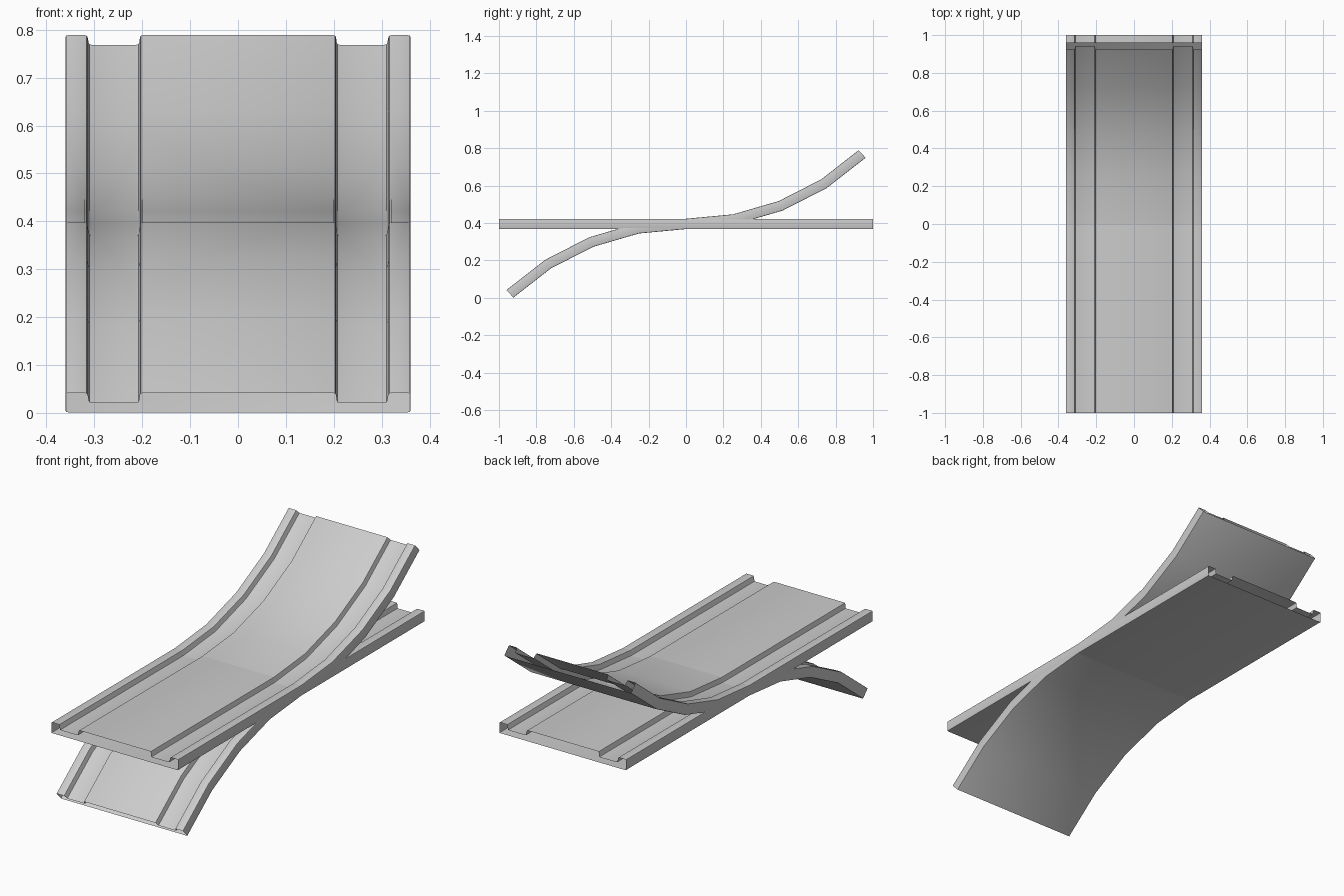
import bpy, bmesh, math
from mathutils import Vector

if "Cube" in bpy.data.objects:
    bpy.data.objects.remove(bpy.data.objects["Cube"])

MID = 0.395      # height of the track centre line
HALF = 0.0275    # half of the track thickness
FLOOR = 0.0      # groove floor, relative to the centre line


def rounded(points, radius=0.005, steps=3):
    """Closed outline with every corner rounded."""
    out = []
    for i, p in enumerate(points):
        p = Vector(p)
        a = p + (Vector(points[i - 1]) - p).normalized() * radius
        b = p + (Vector(points[(i + 1) % len(points)]) - p).normalized() * radius
        for k in range(steps):
            t = k / (steps - 1)
            out.append(a * (1 - t) ** 2 + p * (2 * t * (1 - t)) + b * t ** 2)
    return out


# Cross-section: right half from centre outward, mirrored to the left
right = [(0.205, FLOOR - 0.001), (0.205, HALF)]
right = [(0.36, -HALF), (0.36, HALF), (0.315, HALF), (0.311, FLOOR)] + \
        [(0.207, FLOOR), (0.204, HALF)]
outline = rounded(right + [(-x, z) for x, z in reversed(right)])


def sweep(name, stations):
    """Open-ended track; stations are (y, z, tilt)."""
    bm = bmesh.new()
    rings = []
    for y, z, tilt in stations:
        rings.append([bm.verts.new((p.x, y - p.y * math.sin(tilt),
                                    z + p.y * math.cos(tilt))) for p in outline])
    n = len(outline)
    for r0, r1 in zip(rings, rings[1:]):
        for i in range(n):
            j = (i + 1) % n
            bm.faces.new((r0[i], r0[j], r1[j], r1[i]))
    bmesh.ops.recalc_face_normals(bm, faces=bm.faces)
    mesh = bpy.data.meshes.new(name)
    bm.to_mesh(mesh)
    bm.free()
    ob = bpy.data.objects.new(name, mesh)
    bpy.context.collection.objects.link(ob)
    bpy.context.view_layer.objects.active = ob
    ob.select_set(True)
    bpy.ops.object.shade_smooth_by_angle(angle=math.radians(35))
    ob.select_set(False)
    return ob


# Straight level track
sweep("straight_track", [(-1, MID, 0), (0, MID, 0), (1, MID, 0)])

# S-shaped track: arc down at the front, arc up at the back
R, END, SEGS = 1.373, math.radians(43.3), 4
curve = []
for i in range(-SEGS, SEGS + 1):
    a = END * abs(i) / SEGS
    s = 1 if i >= 0 else -1
    curve.append((s * R * math.sin(a), MID + s * R * (1 - math.cos(a)), a))
sweep("curved_track", curve)
